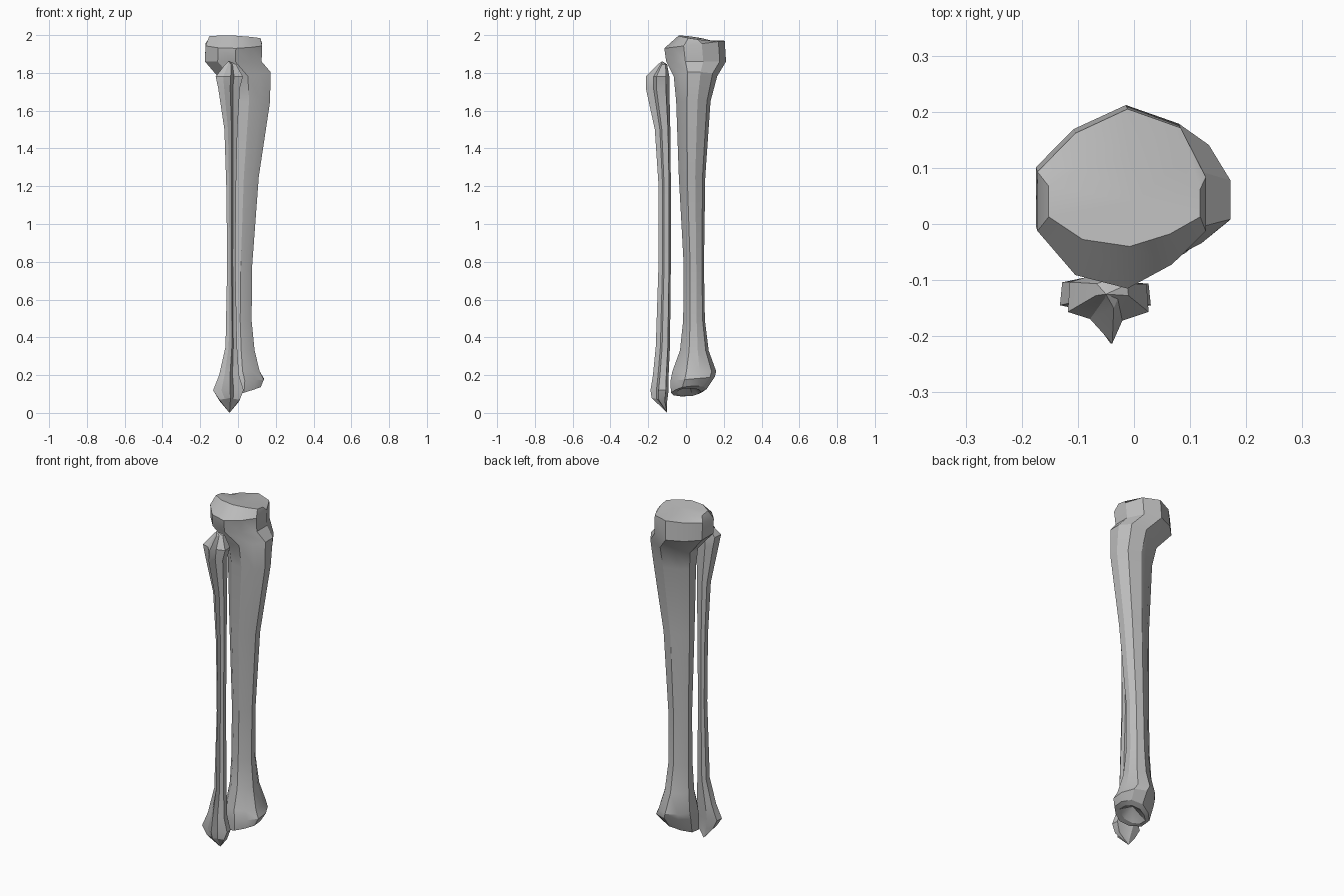
import bpy, bmesh, math

if "Cube" in bpy.data.objects:
    bpy.data.objects.remove(bpy.data.objects["Cube"])

bone = bpy.data.materials.new("bone grey")
bone.use_nodes = True
GREY = (0.5, 0.5, 0.5, 1)
bone.diffuse_color = GREY
bone.node_tree.nodes["Principled BSDF"].inputs["Base Color"].default_value = GREY


def loft(name, section, rings, bottom_tip=None, top_tip=None):
    """Skin rings (z, x0, x1, y0, y1, tilt in x, tilt in y), listed from bottom to top."""
    bm = bmesh.new()
    loops = []
    for z, x0, x1, y0, y1, tx, ty in rings:
        loops.append([bm.verts.new(((x0 + x1) / 2 + u * (x1 - x0) / 2,
                                    (y0 + y1) / 2 + v * (y1 - y0) / 2,
                                    z + tx * u + ty * v)) for u, v in section])
    n = len(section)
    for a, b in zip(loops, loops[1:]):
        for i in range(n):
            j = (i + 1) % n
            bm.faces.new((a[i], a[j], b[j], b[i]))
    for loop, tip in ((loops[0], bottom_tip), (loops[-1], top_tip)):
        if tip is None:
            bm.faces.new(loop)
        else:
            c = bm.verts.new(tip)
            for i in range(n):
                bm.faces.new((loop[i], loop[(i + 1) % n], c))
    bmesh.ops.recalc_face_normals(bm, faces=bm.faces)
    me = bpy.data.meshes.new(name)
    bm.to_mesh(me)
    bm.free()
    me.materials.append(bone)
    ob = bpy.data.objects.new(name, me)
    bpy.context.collection.objects.link(ob)
    bpy.ops.object.select_all(action='DESELECT')
    ob.select_set(True)
    bpy.context.view_layer.objects.active = ob
    bpy.ops.object.shade_smooth_by_angle(angle=math.radians(25))
    return ob


# Large shin bone: ten-sided, with a flared plateau on top and a cupped ankle end
shin_section = [(.07, 1), (.7, .79), (1, .24), (1, -.36), (.6, -.73),
                (.07, -1), (-.55, -.85), (-1, -.36), (-1, .3), (-.55, .73)]
shin_rings = [
    (.11, -.05, .09, -.05, .08, .02, 0),
    (.115, -.07, .12, -.08, .11, .025, .01),
    (.18, -.08, .137, -.082, .152, 0, .01),
    (.22, -.08, .115, -.072, .16, 0, 0),
    (.33, -.065, .088, -.032, .12, 0, 0),
    (.49, -.058, .072, -.015, .10, 0, 0),
    (.78, -.055, .075, -.012, .095, 0, 0),
    (1.25, -.06, .11, -.038, .102, 0, 0),
    (1.65, -.07, .17, -.052, .13, 0, 0),
    (1.78, -.085, .172, -.065, .165, .025, 0),
    (1.86, -.175, .125, -.105, .212, 0, 0),
    (1.95, -.172, .128, -.115, .205, 0, .02),
    (1.985, -.152, .118, -.04, .125, -.005, -.012),
]
loft("shin_bone", shin_section, shin_rings,
     bottom_tip=(.02, .015, .16), top_tip=(0, .04, 1.985))

# Slender outer bone: ridged section, pointed at both ends
thin_section = [(.1, -1), (.35, -.35), (1, -.1), (.95, .7), (.25, .75),
                (-.25, 1), (-.95, .75), (-1, -.1), (-.45, -.3)]
thin_rings = [
    (.07, -.10, .01, -.182, -.10, 0, -.01),
    (.12, -.132, .03, -.188, -.092, 0, 0),
    (.20, -.10, .005, -.175, -.092, 0, 0),
    (.35, -.066, -.005, -.16, -.085, 0, 0),
    (.80, -.057, -.014, -.145, -.08, 0, 0),
    (1.20, -.062, -.01, -.145, -.08, 0, 0),
    (1.50, -.072, -.003, -.165, -.083, 0, 0),
    (1.72, -.105, .01, -.213, -.088, 0, 0),
    (1.78, -.118, .026, -.213, -.088, 0, 0),
    (1.845, -.068, -.01, -.15, -.10, 0, 0),
]
loft("thin_outer_bone", thin_section, thin_rings,
     bottom_tip=(-.045, -.10, 0), top_tip=(-.05, -.125, 1.862))
